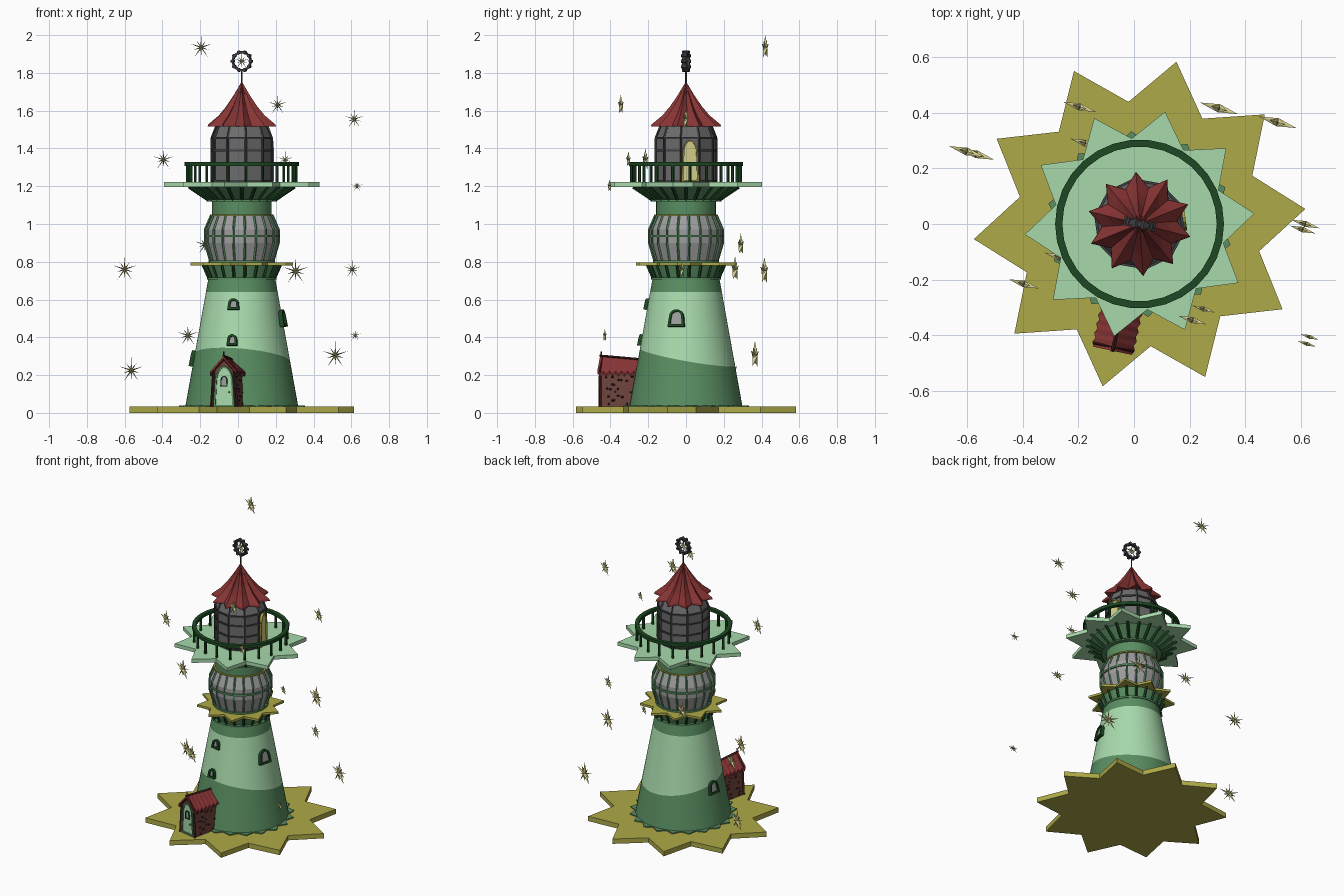
import bpy, bmesh, random
from math import sin, cos, pi, radians as rad
from mathutils import Vector as V, Matrix as M

if "Cube" in bpy.data.objects:
    bpy.data.objects.remove(bpy.data.objects["Cube"])

random.seed(4)
AXIS = M.Translation((0.02, 0, 0))          # tower axis
TURN = M.Rotation(rad(-12), 4, 'Z')         # the entrance faces front-left


def mat(name, *c):
    m = bpy.data.materials.new(name)
    m.diffuse_color = (*c, 1)
    m.use_nodes = True
    m.node_tree.nodes["Principled BSDF"].inputs["Base Color"].default_value = m.diffuse_color
    return m


LIGHT = mat("light green", .39, .70, .41)
MID = mat("mid green", .10, .27, .12)
DARK = mat("dark green", .012, .065, .016)
OLIVE = mat("olive yellow", .42, .40, .065)
PALE = mat("pale yellow", .68, .64, .27)
RED = mat("roof red", .25, .035, .035)
BROWN = mat("brown", .15, .055, .042)
UMBER = mat("dark brown", .05, .012, .012)
IRON = mat("iron", .05, .05, .055)
GLASS = mat("grey glass", .34, .34, .34)
SLATE = mat("slate grey", .15, .15, .15)


def finish(name, bm, m, mtx=M(), smooth=False):
    bmesh.ops.remove_doubles(bm, verts=bm.verts, dist=1e-5)
    bmesh.ops.recalc_face_normals(bm, faces=bm.faces)
    me = bpy.data.meshes.new(name)
    bm.to_mesh(me)
    bm.free()
    me.transform(AXIS @ mtx)
    me.materials.append(m)
    ob = bpy.data.objects.new(name, me)
    bpy.context.collection.objects.link(ob)
    if smooth:
        bpy.ops.object.select_all(action='DESELECT')
        ob.select_set(True)
        bpy.context.view_layer.objects.active = ob
        bpy.ops.object.shade_smooth_by_angle(angle=rad(30))
    return ob


def loft(name, rings, m, caps=True, closed=False, mtx=M(), smooth=False):
    bm = bmesh.new()
    vs = [[bm.verts.new(p) for p in r] for r in rings]
    n = len(rings[0])
    pairs = list(zip(vs, vs[1:])) + ([(vs[-1], vs[0])] if closed else [])
    for a, b in pairs:
        for i in range(n):
            j = (i + 1) % n
            bm.faces.new((a[i], a[j], b[j], b[i]))
    if caps and not closed:
        bm.faces.new(vs[0])
        bm.faces.new(vs[-1])
    return finish(name, bm, m, mtx, smooth)


def circle(r, z, n, off=0):
    return [V((r * cos(2 * pi * i / n + rad(off)), r * sin(2 * pi * i / n + rad(off)),
               z(2 * pi * i / n) if callable(z) else z)) for i in range(n)]


def lathe(name, prof, n, m, off=0, **k):
    return loft(name, [circle(r, z, n, off) for r, z in prof], m, **k)


def starring(R, r, z, n=10, off=5.2):
    return [V(((r if i % 2 else R) * cos(pi * i / n + rad(off)),
               (r if i % 2 else R) * sin(pi * i / n + rad(off)), z)) for i in range(2 * n)]


def star_plate(name, R, r, z0, z1, m, n=10):
    return loft(name, [starring(R, r, z0, n), starring(R, r, z1, n)], m)


def bars(name, segs, w, m, mtx=M(), sides=4):
    bm = bmesh.new()
    for p, q in segs:
        p, q = V(p), V(q)
        d = q - p
        t = M.Translation((p + q) / 2) @ d.to_track_quat('Z', 'Y').to_matrix().to_4x4()
        bmesh.ops.create_cone(bm, cap_ends=True, segments=sides, radius1=w, radius2=w,
                              depth=d.length, matrix=t)
    return finish(name, bm, m, mtx)


def radial(prof, n, off=0):
    # segments following an (r, z) profile, repeated around the axis
    out = []
    for i in range(n):
        a = 2 * pi * i / n + rad(off)
        pts = [(r * cos(a), r * sin(a), z) for r, z in prof]
        out += zip(pts, pts[1:])
    return out


def arch(w, h, y, point=1.0):
    # arched outline standing on z = 0, flared foot
    top = [(w / 2 * cos(pi * i / 8), y, h - w / 2 * point + w / 2 * point * sin(pi * i / 8))
           for i in range(9)]
    return [V((-w * .58, y, 0)), V((w * .58, y, 0))] + [V(p) for p in top]


def window(name, mtx, w, h, frame, pane, point=1.0, t=.012, depth=.018):
    lift = V((0, 0, t))
    outer, inner = arch(w, h, 0, point), [p + lift for p in arch(w - 2 * t, h - 2 * t, 0, point)]
    move = lambda pts, y: [p + V((0, y, 0)) for p in pts]
    loft(name + "_frame", [move(outer, .03), move(outer, -depth), move(inner, -depth), move(inner, .03)],
         frame, closed=True, mtx=mtx)
    loft(name + "_pane", [move(inner, .025), move(inner, -depth * .4)], pane, mtx=mtx)


def around(deg, r, z, tilt=0):
    return (M.Rotation(rad(deg + 90), 4, 'Z') @ M.Translation((0, -r, z))
            @ M.Rotation(rad(-tilt), 4, 'X'))


# base plate and jagged foot
star_plate("base_star", .597, .44, 0, .033, OLIVE)
star_plate("tower_foot", .335, .30, .03, .04, MID, 20)

# tapered tower with a slanted colour boundary
tr = lambda z: .305 - .18 * z
wave = lambda a: .295 + .05 * cos(a - rad(-115))
N = 64
edge = [V((tr(wave(a)) * cos(a), tr(wave(a)) * sin(a), wave(a))) for a in (2 * pi * i / N for i in range(N))]
loft("tower_lower", [circle(tr(.03), .03, N), edge], MID, caps=False, smooth=True)
loft("tower_upper", [edge, circle(tr(.64), .64, N)], LIGHT, caps=False, smooth=True)
lathe("tower_band", [(tr(.64), .64), (tr(.71), .71)], N, MID, smooth=True)
for i, (deg, z, w, h) in enumerate([(-102, .545, .055, .06), (-102, .355, .05, .06),
                                    (-13, .455, .078, .092), (171, .245, .07, .085)]):
    window("tower_window_%d" % (i + 1), around(deg, tr(z), z, 10), w, h, DARK, GLASS)

# lower collar
lathe("collar_ring", [(.184, .705), (.184, .716)], 40, MID)
lathe("collar_cone", [(.165, .716), (.19, .782)], 40, MID, smooth=True)
bars("collar_brackets", radial([(.176, .716), (.205, .782)], 20, 5), .008, DARK)
star_plate("collar_star", .272, .205, .78, .795, OLIVE)

# glazed barrel with ribs
barrel = [(.162, .795), (.192, .90), (.192, .97), (.158, 1.045)]
lathe("barrel_glass", barrel, 20, GLASS, off=5)
bars("barrel_ribs", radial([(.165, .795), (.196, .90), (.196, .97), (.163, 1.047)], 20, 5), .006, MID)
lathe("barrel_belt", [(.19, .93), (.201, .93), (.201, .942), (.19, .942)], 20, MID, off=5, closed=True)
lathe("barrel_foot_ring", [(.15, .795), (.175, .795), (.175, .806), (.15, .806)], 40, MID, closed=True)
lathe("barrel_top_ring", [(.15, 1.043), (.168, 1.043), (.168, 1.051), (.15, 1.051)], 40, OLIVE, closed=True)

# neck and gallery
lathe("neck", [(.158, 1.05), (.158, 1.135)], 48, MID, smooth=True)
lathe("neck_ring", [(.187, 1.12), (.187, 1.129)], 40, MID)
lathe("gallery_cone", [(.165, 1.128), (.255, 1.197)], 48, MID, smooth=True)
bars("gallery_brackets", radial([(.178, 1.128), (.28, 1.197)], 24), .009, DARK)
star_plate("gallery_star", .413, .308, 1.197, 1.222, LIGHT)
bars("railing_posts", radial([(.29, 1.22), (.29, 1.312)], 20, 4), .008, DARK, sides=6)
lathe("railing_rail", [(.277, 1.308), (.303, 1.308), (.303, 1.328), (.277, 1.328)], 30, DARK, closed=True)

# lantern room
room = [(.158, 1.22), (.158, 1.455), (.13, 1.525)]
lathe("lantern_walls", room, 10, SLATE, off=-10)
bars("lantern_posts", radial([(r + .003, z) for r, z in room], 10, -10), .007, IRON)
for z in (1.228, 1.315, 1.39, 1.455):
    lathe("lantern_rail", [(.153, z - .005), (.165, z - .005), (.165, z + .005), (.153, z + .005)],
          10, IRON, off=-10, closed=True)
window("lantern_door", around(8, .152, 1.225), .08, .22, OLIVE, PALE, 1.8, .008, .014)

# pleated roof with cap
roof = [(.13, .095, 1.515), (.188, .135, 1.515), (.182, .133, 1.528), (.125, .092, 1.575),
        (.085, .060, 1.622), (.045, .030, 1.68), (.012, .008, 1.735)]
loft("roof", [starring(R, r, z, 10, -14) for R, r, z in roof], RED)
loft("roof_cap", [starring(R, r, z, 10, 4) for R, r, z in
                  [(.034, .022, 1.688), (.034, .022, 1.694), (.018, .012, 1.72), (.003, .002, 1.752)]], RED)

# finial wheel
HUB = M.Translation((0, 0, 1.862)) @ TURN @ M.Rotation(pi / 2, 4, 'X')
bars("finial_pole", [((0, 0, 1.73), (0, 0, 1.812))], .004, IRON, sides=8)
lathe("finial_wheel", [(.042, -.01), (.053, -.01), (.053, .01), (.042, .01)], 20, IRON, closed=True, mtx=HUB)
bars("finial_studs", [(p - V((0, 0, .016)), p + V((0, 0, .016))) for p in circle(.049, 0, 10)],
     .010, IRON, mtx=HUB, sides=6)


def spark(name, mtx, s):
    # thin spiked star, bulging at its middle
    bm = bmesh.new()
    ring = []
    for i in range(20):
        r = s * (.17 if i % 2 else (1 if i % 4 == 0 else .68))
        ring.append(bm.verts.new((r * cos(pi * i / 10 + pi / 2), 0, r * sin(pi * i / 10 + pi / 2))))
    for y in (-.2 * s, .2 * s):
        c = bm.verts.new((0, y, 0))
        for i in range(20):
            bm.faces.new((ring[i], ring[(i + 1) % 20], c))
    finish(name, bm, PALE, mtx)


# floating stars: x, y, z, size
spark("finial_star", M.Translation((0, 0, 1.862)) @ TURN, .045)
for i, (x, y, z, s) in enumerate([
        (-.195, .42, 1.935, .065), (.21, -.345, 1.63, .055), (.615, 0, 1.555, .055),
        (-.395, -.215, 1.34, .06), (.25, -.305, 1.34, .045), (.63, -.405, 1.2, .036),
        (-.175, .29, .89, .06), (-.6, .26, .76, .07), (.305, .415, .75, .075), (.605, -.02, .76, .05),
        (-.265, -.12, .41, .062), (.62, -.43, .41, .036), (.515, .365, .305, .075), (-.565, .25, .225, .07)]):
    spark("floating_star_%d" % (i + 1), M.Translation((x - .02, y, z)) @ M.Rotation(rad(-17), 4, 'Z'), s)

# entrance house: walls, bricks, roof, door
gable = lambda y: [V((x, y, z)) for x, z in
                   [(-.068, .03), (.068, .03), (.056, .22), (0, .278), (-.056, .22)]]
loft("house_walls", [gable(-.445), gable(-.2)], BROWN, mtx=TURN)
bricks = []
for side in (-1, 1):
    for k in range(28):
        z = .045 + .021 * (k % 8) + random.uniform(-.004, .004)
        y = random.uniform(-.435, -.25)
        x = side * (.068 - .063 * (z - .03))
        bricks.append(((x, y, z), (x, y + random.uniform(.008, .014), z)))
bars("house_bricks", bricks, .005, UMBER, mtx=TURN)
for side in (-1, 1):
    # zigzag eave on each slope
    top, low = [], []
    for k in range(15):
        y = -.465 + k * .0165
        out = .078 if k % 2 else .07
        ridge = .300 - k * .0014
        top.append(V((0, y, ridge)))
        low.append(V((side * out, y, .222 - (out - .07) * 2)))
    up = V((0, 0, .014))
    loft("house_roof_" + ("left" if side < 0 else "right"),
         [[a, b, b - up, a - up] for a, b in zip(top, low)], RED, mtx=TURN)
bars("house_ridge", [((0, -.468, .302), (0, -.235, .282))], .007, UMBER, mtx=TURN)
bars("house_gable_trim", [((s * a[0], -.452, a[1]), (s * b[0], -.452, b[1])) for s in (-1, 1)
     for a, b in [((.068, .03), (.056, .22)), ((.07, .213), (0, .289))]], .008, UMBER, mtx=TURN)
bars("house_spike", [((0, -.458, .295), (0, -.458, .325))], .004, UMBER, mtx=TURN)
window("door", TURN @ M.Translation((0, -.445, .033)), .098, .215, MID, LIGHT, 1.8, .010, .012)
window("door_window", TURN @ M.Translation((0, -.449, .14)), .034, .055, DARK, GLASS, 1.0, .005, .009)
bars("door_knob", [((.028, -.445, .11), (.028, -.462, .11))], .005, OLIVE, mtx=TURN, sides=8)
